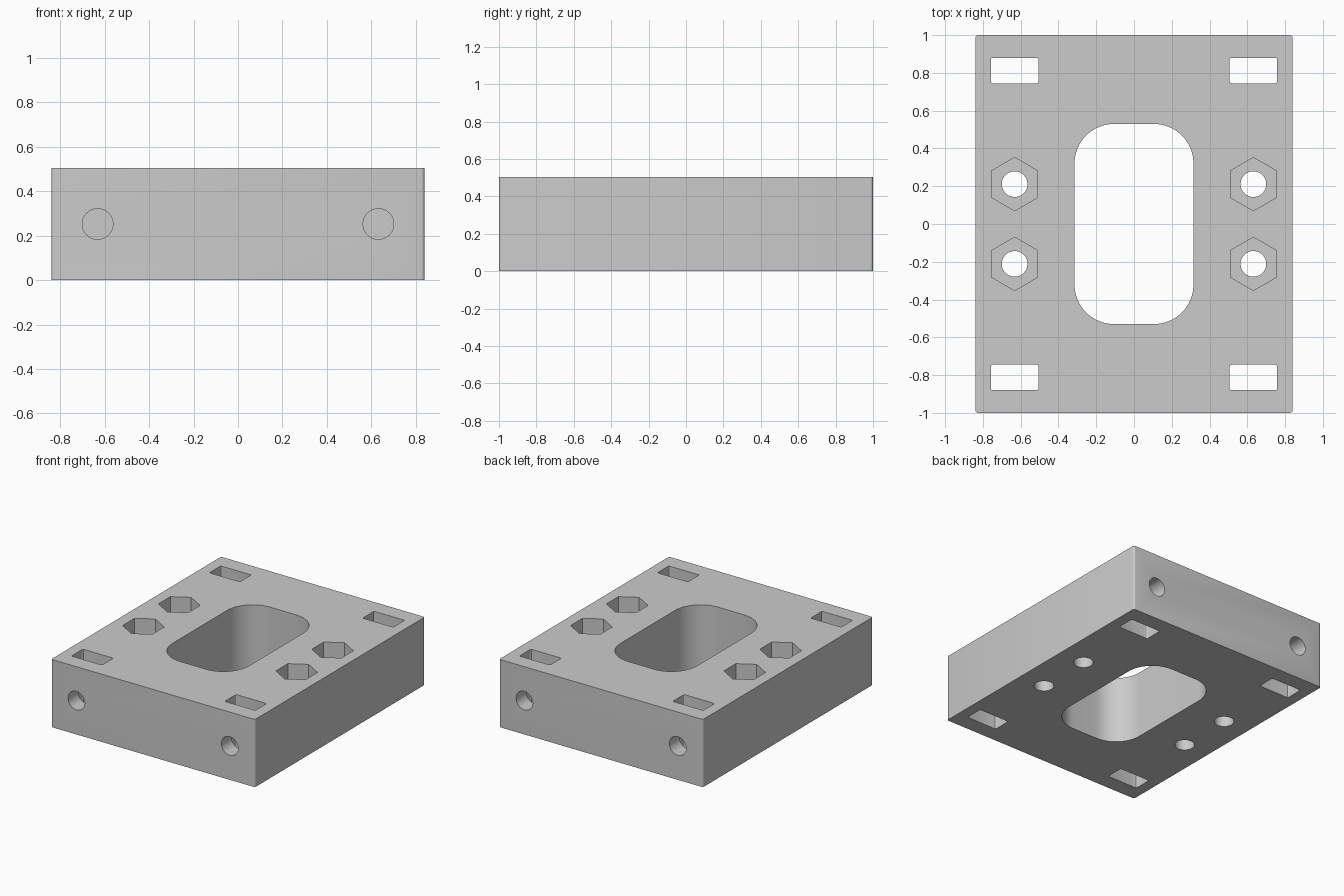
import bpy
import bmesh
from math import cos, sin, pi, radians
from mathutils import Matrix

default = bpy.data.objects.get("Cube")
if default:
    bpy.data.objects.remove(default, do_unlink=True)

HEIGHT = 0.505
HALF_X, HALF_Y = 0.84, 1.0

grey = bpy.data.materials.new("plain grey")
grey.use_nodes = True
colour = (0.6, 0.6, 0.6, 1)
grey.diffuse_color = colour
grey.node_tree.nodes["Principled BSDF"].inputs["Base Color"].default_value = colour


def prism(name, outline, low, high, matrix=Matrix()):
    """Extrude a flat outline along z, then place it with the matrix."""
    bm = bmesh.new()
    face = bm.faces.new([bm.verts.new((x, y, low)) for x, y in outline])
    top = bmesh.ops.extrude_face_region(bm, geom=[face])["geom"]
    for v in top:
        if isinstance(v, bmesh.types.BMVert):
            v.co.z = high
    bmesh.ops.recalc_face_normals(bm, faces=bm.faces)
    bm.transform(matrix)
    mesh = bpy.data.meshes.new(name)
    bm.to_mesh(mesh)
    bm.free()
    mesh.materials.append(grey)
    obj = bpy.data.objects.new(name, mesh)
    bpy.context.collection.objects.link(obj)
    return obj


def rounded_rect(hx, hy, radius, steps):
    points = []
    for corner, (sx, sy) in enumerate([(1, 1), (-1, 1), (-1, -1), (1, -1)]):
        for i in range(steps + 1):
            a = (corner + i / steps) * pi / 2
            points.append((sx * (hx - radius) + radius * cos(a),
                           sy * (hy - radius) + radius * sin(a)))
    return points


def polygon(radius, sides, turn=0.0):
    return [(radius * cos(turn + 2 * pi * i / sides),
             radius * sin(turn + 2 * pi * i / sides)) for i in range(sides)]


# Main block with slightly eased upright edges
block = prism("mounting_block", rounded_rect(HALF_X, HALF_Y, 0.015, 4), 0, HEIGHT)

# Central opening
cutters = [prism("central_opening_cutter", rounded_rect(0.315, 0.53, 0.21, 16),
                 -0.1, HEIGHT + 0.1)]

for sx in (-1, 1):
    for sy in (-1, 1):
        # Rectangular nut slot near each corner
        slot = Matrix.Translation((sx * 0.632, sy * 0.812, 0))
        cutters.append(prism("nut_slot_cutter", rounded_rect(0.126, 0.067, 0.01, 3),
                             -0.1, HEIGHT + 0.1, slot))
        # Upright bolt hole with a hexagonal pocket above
        bolt = Matrix.Translation((sx * 0.632, sy * 0.211, 0))
        cutters.append(prism("bolt_hole_cutter", polygon(0.068, 48),
                             -0.1, HEIGHT + 0.1, bolt))
        cutters.append(prism("hex_pocket_cutter", polygon(0.141, 6, pi / 6),
                             HEIGHT / 2, HEIGHT + 0.1, bolt))
        # Blind level bolt hole through the end face and slot
        level = (Matrix.Translation((sx * 0.632, sy * HALF_Y, HEIGHT / 2))
                 @ Matrix.Rotation(sy * pi / 2, 4, "X"))
        cutters.append(prism("level_hole_cutter", polygon(0.069, 48),
                             -0.1, 0.42, level))

for cutter in cutters:
    cutter.hide_render = True
    cut = block.modifiers.new(cutter.name, "BOOLEAN")
    cut.operation = "DIFFERENCE"
    cut.solver = "EXACT"
    cut.object = cutter

# Bake the cuts and discard the cutters
bpy.context.view_layer.update()
graph = bpy.context.evaluated_depsgraph_get()
finished = bpy.data.meshes.new_from_object(block.evaluated_get(graph))
block.modifiers.clear()
block.data = finished
finished.name = "mounting_block"
finished.materials.clear()
finished.materials.append(grey)
for cutter in cutters:
    bpy.data.objects.remove(cutter, do_unlink=True)

# Smooth the bores and keep the rims crisp
bpy.ops.object.select_all(action="DESELECT")
block.select_set(True)
bpy.context.view_layer.objects.active = block
bpy.ops.object.shade_smooth_by_angle(angle=radians(30))
